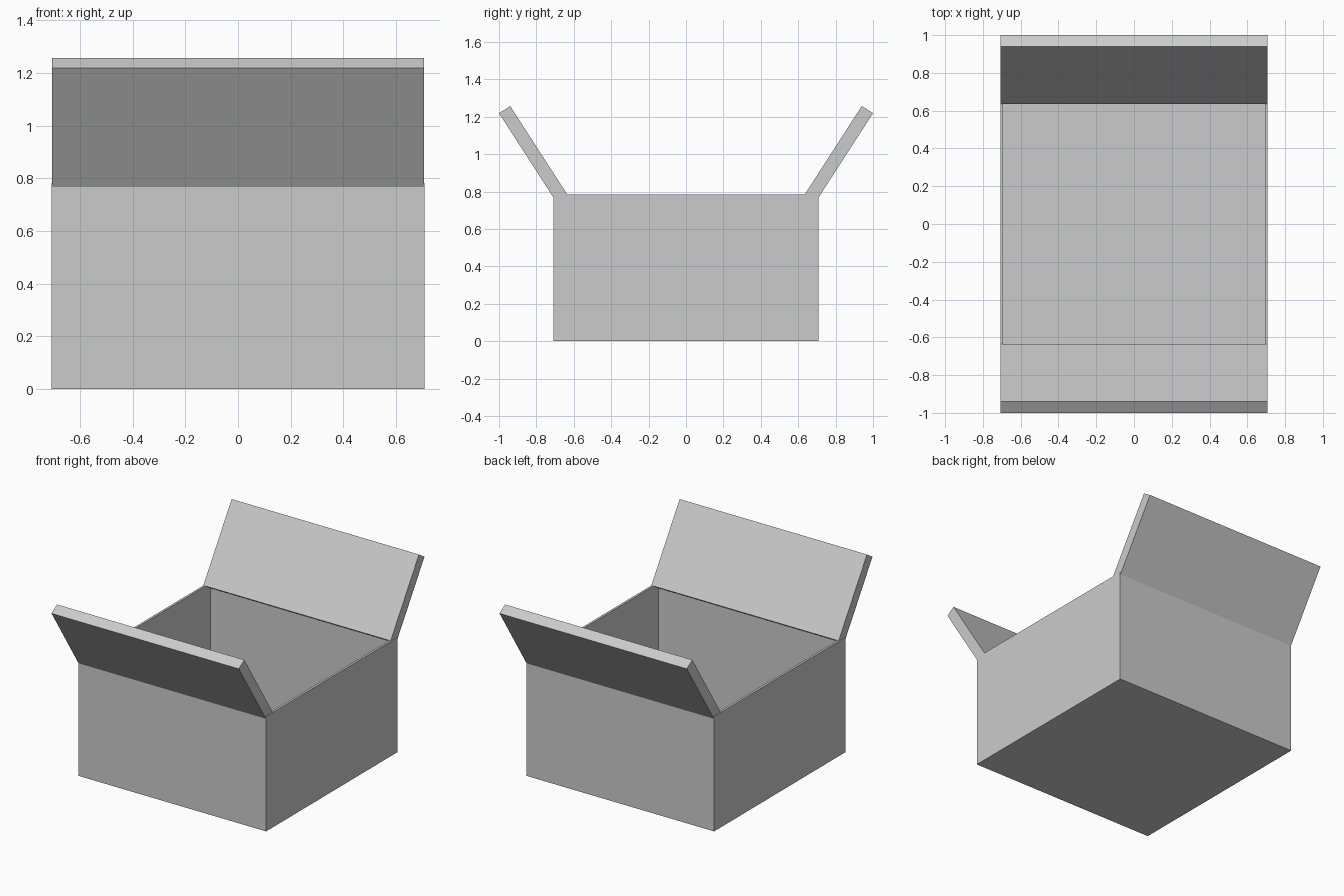
import bpy
import bmesh

cube = bpy.data.objects.get("Cube")
if cube:
    bpy.data.objects.remove(cube, do_unlink=True)

HALF = 0.708      # half width of the carton
HEIGHT = 0.783
WALL = 0.022

grey = bpy.data.materials.new("plain_grey")
grey.use_nodes = True
colour = (0.6, 0.6, 0.6, 1)
grey.diffuse_color = colour
grey.node_tree.nodes["Principled BSDF"].inputs["Base Color"].default_value = colour


def add_object(name, bm):
    bmesh.ops.recalc_face_normals(bm, faces=bm.faces)
    mesh = bpy.data.meshes.new(name)
    bm.to_mesh(mesh)
    bm.free()
    mesh.materials.append(grey)
    obj = bpy.data.objects.new(name, mesh)
    bpy.context.scene.collection.objects.link(obj)
    return obj


# Carton body: a block whose top is inset to a rim and pushed down to the floor
bm = bmesh.new()
bmesh.ops.create_cube(bm, size=1)
for v in bm.verts:
    v.co = (v.co.x * 2 * HALF, v.co.y * 2 * HALF, (v.co.z + 0.5) * HEIGHT)
bm.normal_update()
top = max(bm.faces, key=lambda f: f.calc_center_median().z)
bmesh.ops.inset_region(bm, faces=[top], thickness=WALL)
well = bmesh.ops.extrude_discrete_faces(bm, faces=[top])["faces"][0]
for v in well.verts:
    v.co.z = WALL
add_object("carton_body", bm)

# Flaps: a slanted board section (y, z) extruded across the width
SECTION = [(-1.0, 1.219), (-0.94, 1.257), (-0.635, 0.785), (-0.695, 0.747)]


def add_flap(name, side):
    bm = bmesh.new()
    face = bm.faces.new([bm.verts.new((-HALF + 0.002, -side * y, z))
                         for y, z in SECTION])
    new = bmesh.ops.extrude_face_region(bm, geom=[face])["geom"]
    for v in new:
        if isinstance(v, bmesh.types.BMVert):
            v.co.x = HALF - 0.002
    add_object(name, bm)


add_flap("front_flap", -1)
add_flap("back_flap", 1)
